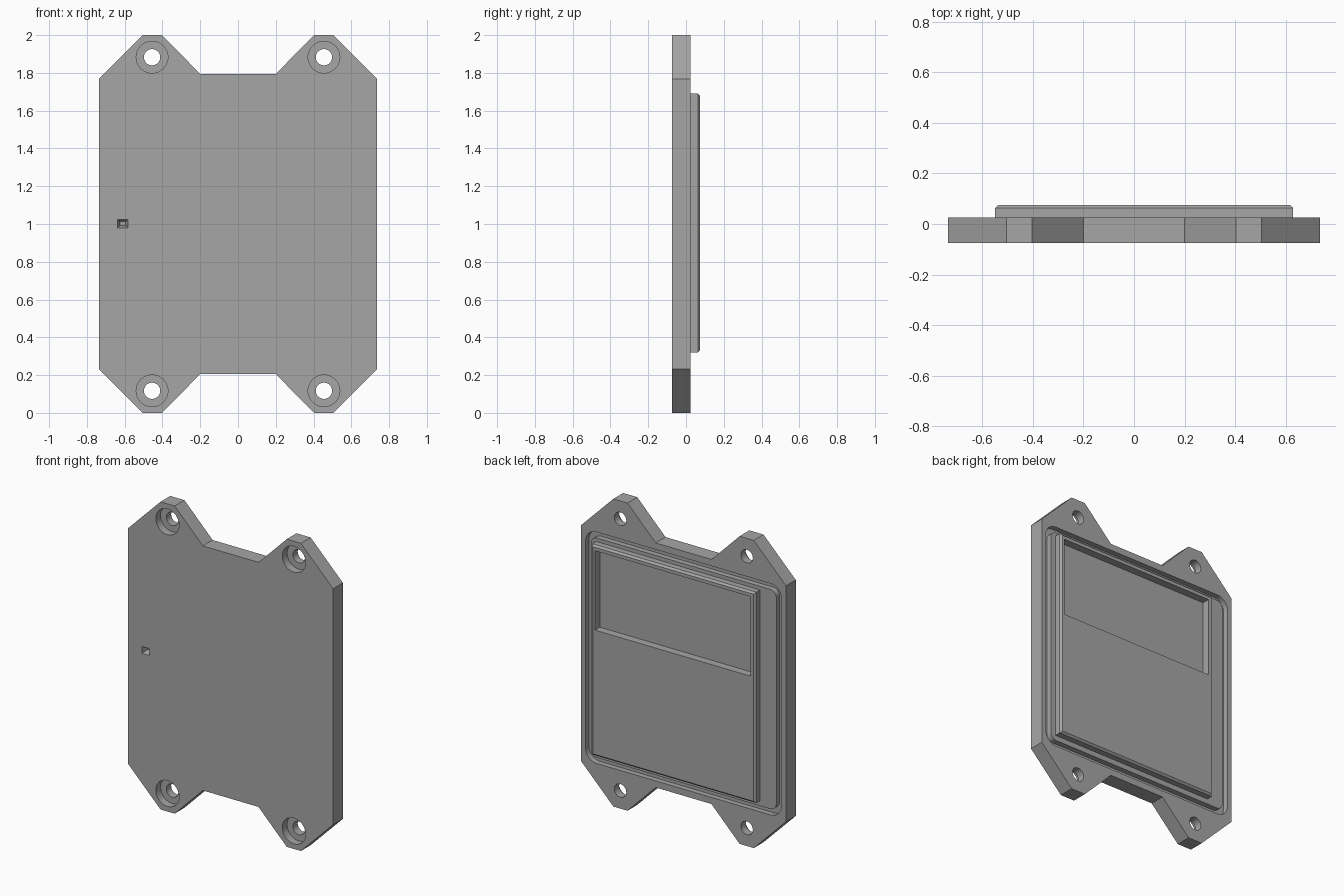
import bpy, bmesh
from math import cos, sin, pi, radians

cube = bpy.data.objects.get("Cube")
if cube:
    bpy.data.objects.remove(cube, do_unlink=True)

GREY = (0.38, 0.38, 0.38, 1)
mat = bpy.data.materials.new("plain grey")
mat.use_nodes = True
mat.diffuse_color = GREY
mat.node_tree.nodes["Principled BSDF"].inputs["Base Color"].default_value = GREY

MID = 1.0                     # height of the plate's centre
FRONT, BACK, TOP = -0.075, 0.025, 0.075


def loft(name, sections, ring=False):
    """Join (x-z outline, y) sections into a solid; a ring closes on itself."""
    bm = bmesh.new()
    loops = [[bm.verts.new((x, y, z)) for x, z in pts] for pts, y in sections]
    pairs = list(zip(loops, loops[1:]))
    if ring:
        pairs.append((loops[-1], loops[0]))
    else:
        bm.faces.new(loops[0])
        bm.faces.new(loops[-1])
    for a, b in pairs:
        for i in range(len(a)):
            j = (i + 1) % len(a)
            bm.faces.new((a[i], a[j], b[j], b[i]))
    bmesh.ops.recalc_face_normals(bm, faces=bm.faces)
    mesh = bpy.data.meshes.new(name)
    bm.to_mesh(mesh)
    bm.free()
    mesh.materials.append(mat)
    obj = bpy.data.objects.new(name, mesh)
    bpy.context.collection.objects.link(obj)
    return obj


def rect(x0, x1, z0, z1, inset=0.0):
    x0, x1, z0, z1 = x0 + inset, x1 - inset, z0 + inset, z1 - inset
    return [(x0, z0), (x1, z0), (x1, z1), (x0, z1)]


def circle(cx, cz, r, n=40):
    return [(cx + r * cos(2 * pi * i / n), cz + r * sin(2 * pi * i / n))
            for i in range(n)]


def rounded(w, h, r, n=8):
    pts = []
    for k, (sx, sz) in enumerate([(1, 1), (-1, 1), (-1, -1), (1, -1)]):
        for i in range(n + 1):
            a = pi / 2 * (k + i / n)
            pts.append((sx * (w - r) + r * cos(a), MID + sz * (h - r) + r * sin(a)))
    return pts


def cut(target, cutter):
    cutter.hide_render = True
    bpy.context.view_layer.objects.active = target
    mod = target.modifiers.new("cut", 'BOOLEAN')
    mod.operation = 'DIFFERENCE'
    mod.solver = 'EXACT'
    mod.object = cutter
    bpy.ops.object.modifier_apply(modifier=mod.name)
    bpy.data.objects.remove(cutter, do_unlink=True)


# Plate with four lugs: one quarter outline, mirrored both ways
quarter = [(0.737, 0.767), (0.505, 1.0), (0.403, 1.0), (0.2, 0.795)]
right_half = [(x, -z) for x, z in reversed(quarter)] + quarter
outline = right_half + [(-x, -z) for x, z in right_half]
outline = [(x, MID + z) for x, z in outline]
plate = loft("cover_plate", [(outline, FRONT), (outline, BACK)])

# Counterbored screw holes in the lugs
for sx in (-1, 1):
    for sz in (-1, 1):
        c = (sx * 0.455, MID + sz * 0.883)
        wide, narrow = circle(*c, 0.084), circle(*c, 0.043)
        cut(plate, loft("screw_hole_cutter", [
            (wide, FRONT - 0.05), (wide, FRONT + 0.05),
            (narrow, FRONT + 0.05), (narrow, BACK + 0.05)]))

# Seal groove around the back
outer, inner = rounded(0.705, 0.752, 0.08), rounded(0.667, 0.714, 0.045)
cut(plate, loft("groove_cutter", [
    (outer, BACK - 0.035), (outer, BACK + 0.05),
    (inner, BACK + 0.05), (inner, BACK - 0.035)], ring=True))

# Small tapered slot in the front
slot = (-0.637, -0.583, 0.98, 1.024)
cut(plate, loft("slot_cutter", [
    (rect(*slot, -0.003), FRONT - 0.01), (rect(*slot), FRONT),
    (rect(*slot, 0.012), FRONT + 0.04)]))

# Raised pad with chamfered rim and a rectangular pocket
pad = (-0.55, 0.63, 0.32, 1.69)
raised_pad = loft("raised_pad", [
    (rect(*pad), BACK - 0.005), (rect(*pad), TOP - 0.012),
    (rect(*pad, 0.012), TOP)])
pocket = rect(-0.516, 0.602, 1.14, 1.656)
cut(raised_pad, loft("pocket_cutter", [(pocket, BACK - 0.05), (pocket, TOP + 0.05)]))

# Smooth round walls, keep edges sharp
for obj in (plate, raised_pad):
    bpy.ops.object.select_all(action='DESELECT')
    obj.select_set(True)
    bpy.context.view_layer.objects.active = obj
    bpy.ops.object.shade_smooth_by_angle(angle=radians(25))
